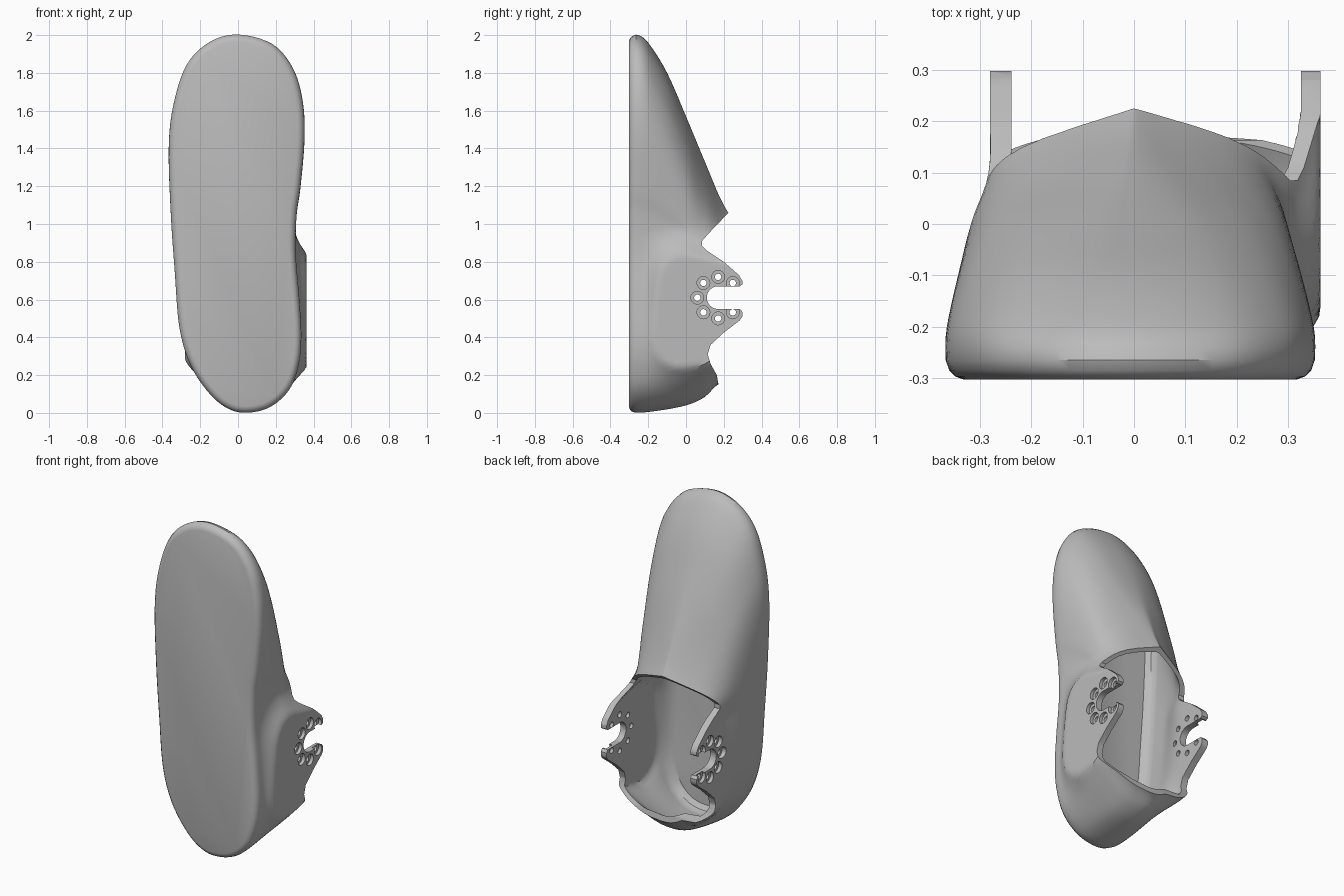
import bpy, bmesh, math
from mathutils import Vector

if bpy.data.objects.get("Cube"):
    bpy.data.objects.remove(bpy.data.objects["Cube"])

grey = bpy.data.materials.new("plain grey")
grey.use_nodes = True
grey.diffuse_color = (0.5, 0.5, 0.5, 1)
grey.node_tree.nodes["Principled BSDF"].inputs["Base Color"].default_value = (0.5, 0.5, 0.5, 1)

WALL = 0.038
OUTLINE = [(.05, 0), (.17, .03), (.27, .12), (.32, .25), (.335, .4), (.325, .6), (.305, .85),
           (.31, 1.05), (.33, 1.2), (.35, 1.45), (.34, 1.65), (.29, 1.82), (.18, 1.95), (0, 2),
           (-.15, 1.96), (-.27, 1.84), (-.34, 1.63), (-.365, 1.4), (-.355, 1.05), (-.335, .75),
           (-.31, .45), (-.25, .25), (-.15, .1), (-.05, .02)]
TOE = [(-.3, 2), (-.25, 2), (-.2, 1.96), (-.1, 1.8), (0, 1.57), (.1, 1.33), (.2, 1.1), (.34, .9)]
HEEL = [(-.3, 0), (-.2, .005), (0, .04), (.1, .085), (.17, .15), (.34, .2)]
PINCH = [(-.3, 0), (-.2, 0), (0, .35), (.1, .7), (.2, .9), (.34, .9)]


def spline(p0, p1, p2, p3, t):
    return .5 * (2 * p1 + (p2 - p0) * t + (2 * p0 - 5 * p1 + 4 * p2 - p3) * t * t
                 + (3 * p1 - p0 - 3 * p2 + p3) * t ** 3)


def smooth(a, b, v):
    t = min(max((v - a) / (b - a), 0), 1)
    return t * t * (3 - 2 * t)


def curve(table, y):
    """Smooth value at height y from a short table."""
    n = len(table)
    slope = [(table[min(i + 1, n - 1)][1] - table[max(i - 1, 0)][1])
             / (table[min(i + 1, n - 1)][0] - table[max(i - 1, 0)][0]) for i in range(n)]
    for i in range(n - 1):
        (a, va), (b, vb) = table[i], table[i + 1]
        if y <= b:
            h, t = b - a, (y - a) / (b - a)
            return ((2 * t ** 3 - 3 * t * t + 1) * va + (t ** 3 - 2 * t * t + t) * h * slope[i]
                    + (3 * t * t - 2 * t ** 3) * vb + (t ** 3 - t * t) * h * slope[i + 1])
    return table[-1][1]


# Footprint, sampled as a smooth closed curve
pts = [Vector(p) for p in OUTLINE]
N = len(pts)
foot = [spline(pts[i - 1], pts[i], pts[(i + 1) % N], pts[(i + 2) % N], k / 6)
        for i in range(N) for k in range(6)]
M = len(foot)


def ring(y, inset, inner=False):
    """One horizontal slice of the shell at height y."""
    z0 = curve(HEEL, y) + (.01 if inner else 0)
    z1 = curve(TOE, y) - (.05 * smooth(-.25, 0, y) if inner else 0)
    pinch = curve(PINCH, y)
    shift = WALL if inner else 0
    out = []
    for i in range(M):
        d = (foot[(i + 1) % M] - foot[i - 1]).normalized()
        x, s = foot[i] + Vector((-d.y, d.x)) * inset
        f = max((s - .6) / 1.4, 0)
        z = .6 + f * (z1 - .6) if s > .6 else .6 - (.6 - s) * (.6 - z0) / .6
        up = smooth(-.25, .34, y)
        x *= (1 - pinch * f * f) * (1 - (.1 if x > 0 else .17) * up)
        band = smooth(.08, .42, z) * (1 - smooth(.7, 1, z))
        # Flat cheeks that carry the hinge ears
        if x > .1:
            x = min(.363 - shift, x + .14 * band * smooth(-.25, 0, y))
        elif x < -.1:
            m = min(1, 1.6 * band) * smooth(-.1, .12, y)
            x += (-.28 + shift * 1.1 - x) * m
        out.append((x, y, z))
    return out


def make_object(name, bm):
    bmesh.ops.recalc_face_normals(bm, faces=bm.faces)
    me = bpy.data.meshes.new(name)
    bm.to_mesh(me)
    bm.free()
    ob = bpy.data.objects.new(name, me)
    bpy.context.collection.objects.link(ob)
    me.materials.append(grey)
    return ob


# Shell: outside from sole upward, then down the inside to the floor
layers = [ring(-.303, .035), ring(-.297, .018), ring(-.285, .006), ring(-.265, 0)]
heights = [-.24 + .58 * i / 29 for i in range(30)]
layers += [ring(y, 0) for y in heights]
layers += [ring(y, WALL, True) for y in reversed(heights[2:])]
layers += [ring(-.23, WALL + .012, True), ring(-.25, WALL + .04, True)]
bm = bmesh.new()
rows = [[bm.verts.new(p) for p in layer] for layer in layers]
for a, b in zip(rows, rows[1:]):
    for i in range(M):
        j = (i + 1) % M
        bm.faces.new((a[i], a[j], b[j], b[i]))
bm.faces.new(rows[0])
bm.faces.new(rows[-1])
shell = make_object("shoe_shell", bm)

# Opening cutter: side profile with ears and round slots
HUB_Y, HUB_Z, SLOT = .17, .61, .06
rim = [(.5, -.05), (.175, -.05), (.172, .15), (.163, .2), (.13, .26), (.115, .31), (.13, .36),
       (.2, .425), (.285, .49), (.298, .51), (.298, .535), (.285, .55)]
rim += [(HUB_Y - SLOT * math.sin(a), HUB_Z - SLOT * math.cos(a))
        for a in [math.pi * i / 16 for i in range(17)]]
rim += [(.285, .67), (.298, .68), (.298, .7), (.28, .73), (.2, .8), (.11, .86), (.085, .885),
        (.085, .91), (.12, .95), (.225, 1.06), (.26, 1.15), (.5, 1.15)]
bm = bmesh.new()
face = bm.faces.new([bm.verts.new((-1, y, z)) for y, z in rim])
side = bmesh.ops.extrude_face_region(bm, geom=[face])
bmesh.ops.translate(bm, vec=(2, 0, 0), verts=[v for v in side["geom"] if isinstance(v, bmesh.types.BMVert)])
cutters = [make_object("opening_cutter", bm)]


# Seven holes around each slot, counterbored from outside
def hole_cutter(name, radius, x0, x1):
    bm = bmesh.new()
    for k in range(1, 8):
        a = k * math.pi / 4
        made = bmesh.ops.create_cone(bm, cap_ends=True, segments=24, radius1=radius,
                                     radius2=radius, depth=x1 - x0)["verts"]
        for v in made:
            x, y, z = v.co
            v.co = ((x0 + x1) / 2 + z, HUB_Y + .11 * math.cos(a) + x, HUB_Z + .11 * math.sin(a) + y)
    return make_object(name, bm)


cutters += [hole_cutter("pin_hole_cutter", .017, -.6, .6),
            hole_cutter("left_counterbore_cutter", .034, .343, .6),
            hole_cutter("right_counterbore_cutter", .034, -.6, -.26)]

bpy.ops.object.select_all(action='DESELECT')
bpy.context.view_layer.objects.active = shell
shell.select_set(True)
for cutter in cutters:
    cutter.hide_render = True
    mod = shell.modifiers.new(cutter.name, 'BOOLEAN')
    mod.operation, mod.solver, mod.object = 'DIFFERENCE', 'EXACT', cutter
    bpy.ops.object.modifier_apply(modifier=mod.name)
    bpy.data.objects.remove(cutter)
bpy.ops.object.shade_smooth_by_angle(angle=math.radians(35))
